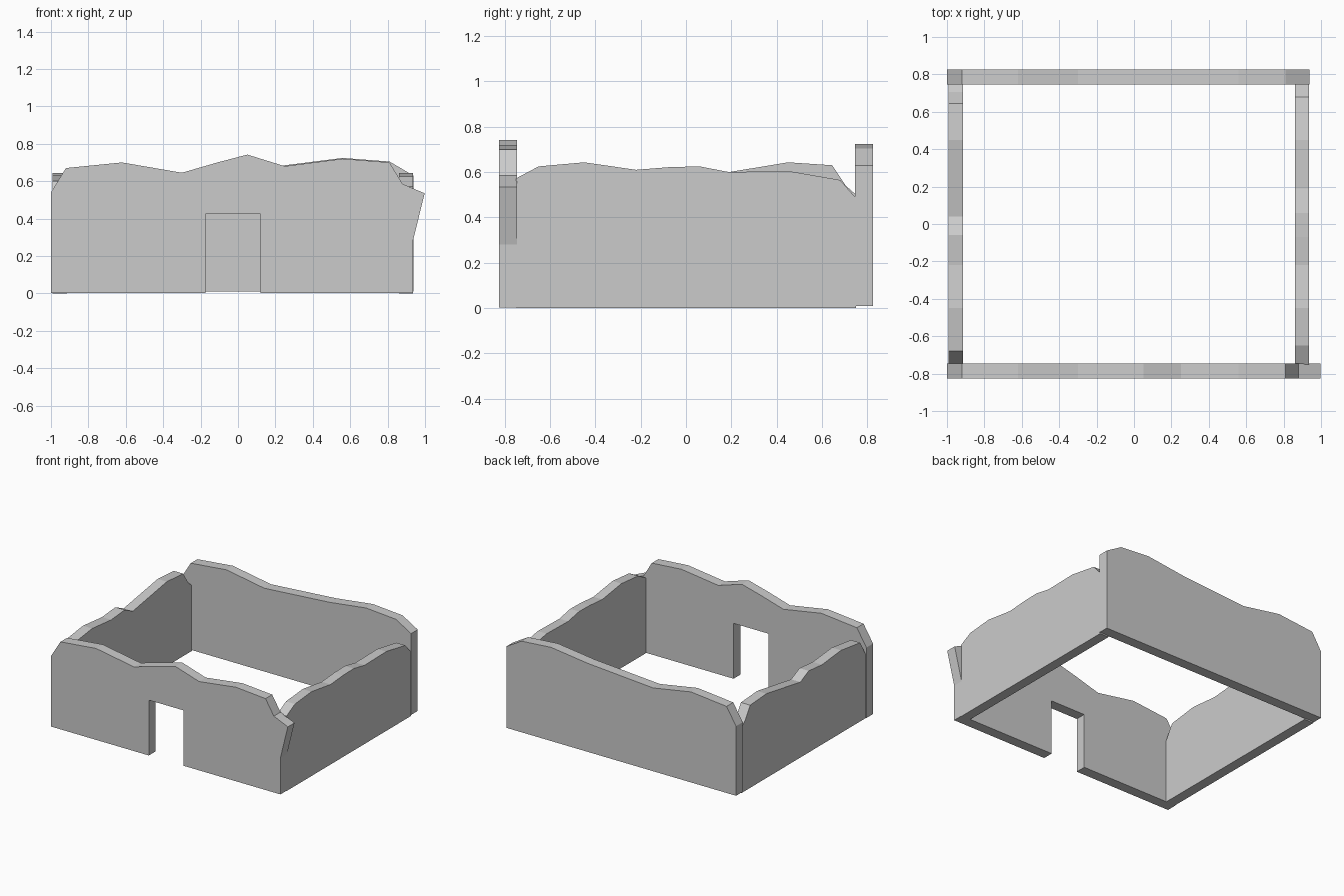
import bpy, bmesh
from mathutils import Vector


def wall(name, profile, axis, start, end):
    """Extrude a closed (horizontal, z) outline along the given thickness axis."""
    def place(u, z, t):
        return Vector((u, t, z)) if axis == 'Y' else Vector((t, u, z))
    bm = bmesh.new()
    face = bm.faces.new([bm.verts.new(place(u, z, start)) for u, z in profile])
    ext = bmesh.ops.extrude_face_region(bm, geom=[face])
    verts = [g for g in ext["geom"] if isinstance(g, bmesh.types.BMVert)]
    bmesh.ops.translate(bm, verts=verts, vec=place(0, 0, end - start))
    bmesh.ops.recalc_face_normals(bm, faces=bm.faces)
    mesh = bpy.data.meshes.new(name)
    bm.to_mesh(mesh)
    bm.free()
    obj = bpy.data.objects.new(name, mesh)
    bpy.context.collection.objects.link(obj)
    return obj


# Broken top edges, shared by front and back walls where they match
left_crest = [(-0.30, 0.645), (-0.62, 0.70), (-0.92, 0.67), (-1.0, 0.54)]

# Front wall with doorway and leaning right end
wall("front_wall", [
    (-1.0, 0.003), (-0.175, 0.003), (-0.175, 0.425), (0.12, 0.425), (0.12, 0.003),
    (0.935, 0.003), (0.935, 0.28), (0.998, 0.535), (0.88, 0.585), (0.81, 0.70),
    (0.56, 0.72), (0.25, 0.68), (0.05, 0.742), (-0.11, 0.70)] + left_crest,
    'Y', -0.825, -0.745)

# Back wall
wall("back_wall", [
    (-1.0, 0.01), (0.938, 0.01), (0.938, 0.63), (0.81, 0.705), (0.56, 0.724),
    (0.25, 0.685)] + left_crest, 'Y', 0.745, 0.825)

# Right side wall
wall("right_wall", [
    (-0.75, 0), (0.75, 0), (0.75, 0.485), (0.68, 0.565), (0.45, 0.605),
    (0.19, 0.60), (0.06, 0.625), (-0.07, 0.622), (-0.22, 0.61), (-0.45, 0.643),
    (-0.65, 0.625), (-0.75, 0.572)], 'X', 0.86, 0.935)

# Left side wall with a small step in the crest
wall("left_wall", [
    (-0.75, 0), (0.75, 0), (0.75, 0.50), (0.705, 0.54), (0.645, 0.63),
    (0.45, 0.643), (0.19, 0.60), (0.04, 0.575), (-0.06, 0.622), (-0.22, 0.608),
    (-0.45, 0.63), (-0.68, 0.60), (-0.75, 0.48)], 'X', -0.993, -0.915)
